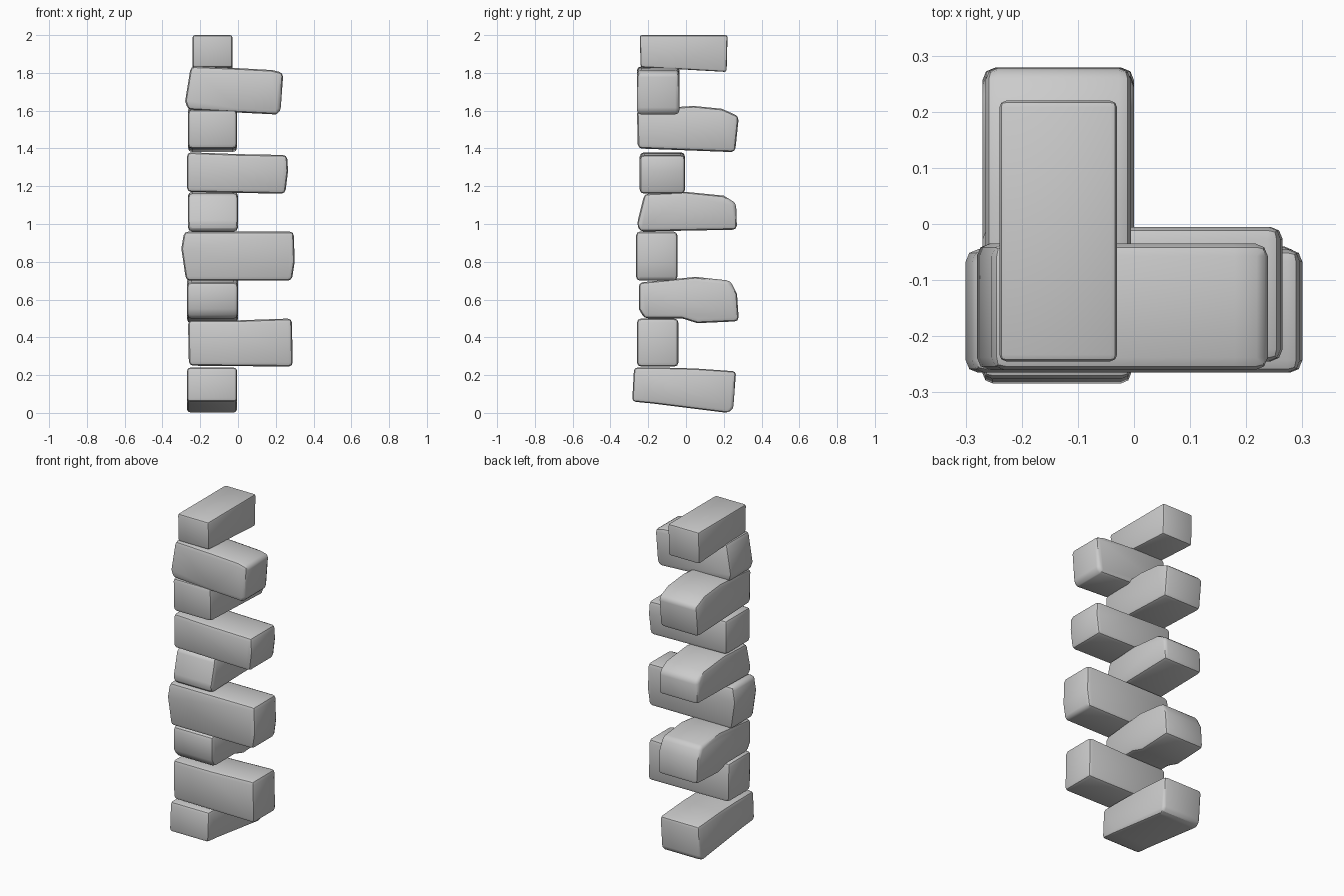
import bpy
import bmesh
from mathutils import Vector

cube = bpy.data.objects.get("Cube")
if cube:
    bpy.data.objects.remove(cube, do_unlink=True)

stone = bpy.data.materials.new("grey stone")
stone.use_nodes = True
colour = (0.6, 0.6, 0.6, 1)
stone.diffuse_color = colour
stone.node_tree.nodes["Principled BSDF"].inputs["Base Color"].default_value = colour


def block(name, axis, low, high, profile, soft=0.022):
    """Extrude a worn side profile (length, height) across the block's width."""
    bm = bmesh.new()

    def point(length, height, across):
        return Vector((length, across, height) if axis == "x" else (across, length, height))

    rings = [[bm.verts.new(point(l, h, w)) for l, h in profile] for w in (low, high)]
    for ring in rings:
        bm.faces.new(ring)
    count = len(profile)
    for i in range(count):
        j = (i + 1) % count
        bm.faces.new((rings[0][i], rings[0][j], rings[1][j], rings[1][i]))
    bmesh.ops.recalc_face_normals(bm, faces=bm.faces)
    # Round only the real corners, leaving shallow bends in the profile
    sharp = [e for e in bm.edges if e.calc_face_angle(0) > 0.6]
    bmesh.ops.bevel(bm, geom=sharp, offset=soft, segments=2, profile=0.5,
                    affect="EDGES", clamp_overlap=True)
    mesh = bpy.data.meshes.new(name)
    bm.to_mesh(mesh)
    bm.free()
    mesh.materials.append(stone)
    obj = bpy.data.objects.new(name, mesh)
    bpy.context.collection.objects.link(obj)
    bpy.ops.object.select_all(action="DESELECT")
    obj.select_set(True)
    bpy.context.view_layer.objects.active = obj
    bpy.ops.object.shade_smooth_by_angle(angle=0.7)


# Blocks reaching to the back
block("bottom_back_block", "y", -.27, -.005,
      [(-.285, .06), (-.18, .05), (.22, 0), (.25, .02), (.265, .22), (.05, .235),
       (-.12, .24), (-.275, .24)])
block("lower_back_block", "y", -.27, 0,
      [(-.25, .55), (-.22, .5), (-.02, .5), (.06, .475), (.28, .485), (.27, .63),
       (.235, .7), (.05, .72), (-.25, .69)])
block("middle_back_block", "y", -.265, 0,
      [(-.26, 1), (-.245, .96), (.27, .97), (.265, 1.11), (.2, 1.15), (0, 1.17),
       (-.22, 1.16)])
block("upper_back_block", "y", -.265, -.005,
      [(-.255, 1.4), (.26, 1.38), (.28, 1.57), (.19, 1.61), (.04, 1.625),
       (-.26, 1.605)])
block("top_back_block", "y", -.24, -.03,
      [(-.24, 1.83), (-.05, 1.82), (.215, 1.805), (.22, 2), (-.245, 2)], .012)

# Blocks reaching to the left
block("lower_side_block", "x", -.26, -.04,
      [(-.26, .25), (.29, .245), (.285, .5), (0, .49), (-.265, .49)])
block("middle_side_block", "x", -.265, -.045,
      [(-.275, .7), (.285, .7), (.3, .8), (.295, .96), (-.285, .96), (-.3, .87)])
block("upper_side_block", "x", -.245, -.005,
      [(-.27, 1.17), (.25, 1.16), (.265, 1.28), (.26, 1.365), (0, 1.37), (-.27, 1.38)])
block("top_side_block", "x", -.26, -.035,
      [(-.265, 1.605), (0, 1.59), (.2, 1.58), (.225, 1.595), (.24, 1.8), (.18, 1.815),
       (0, 1.825), (-.25, 1.835), (-.28, 1.65)])
